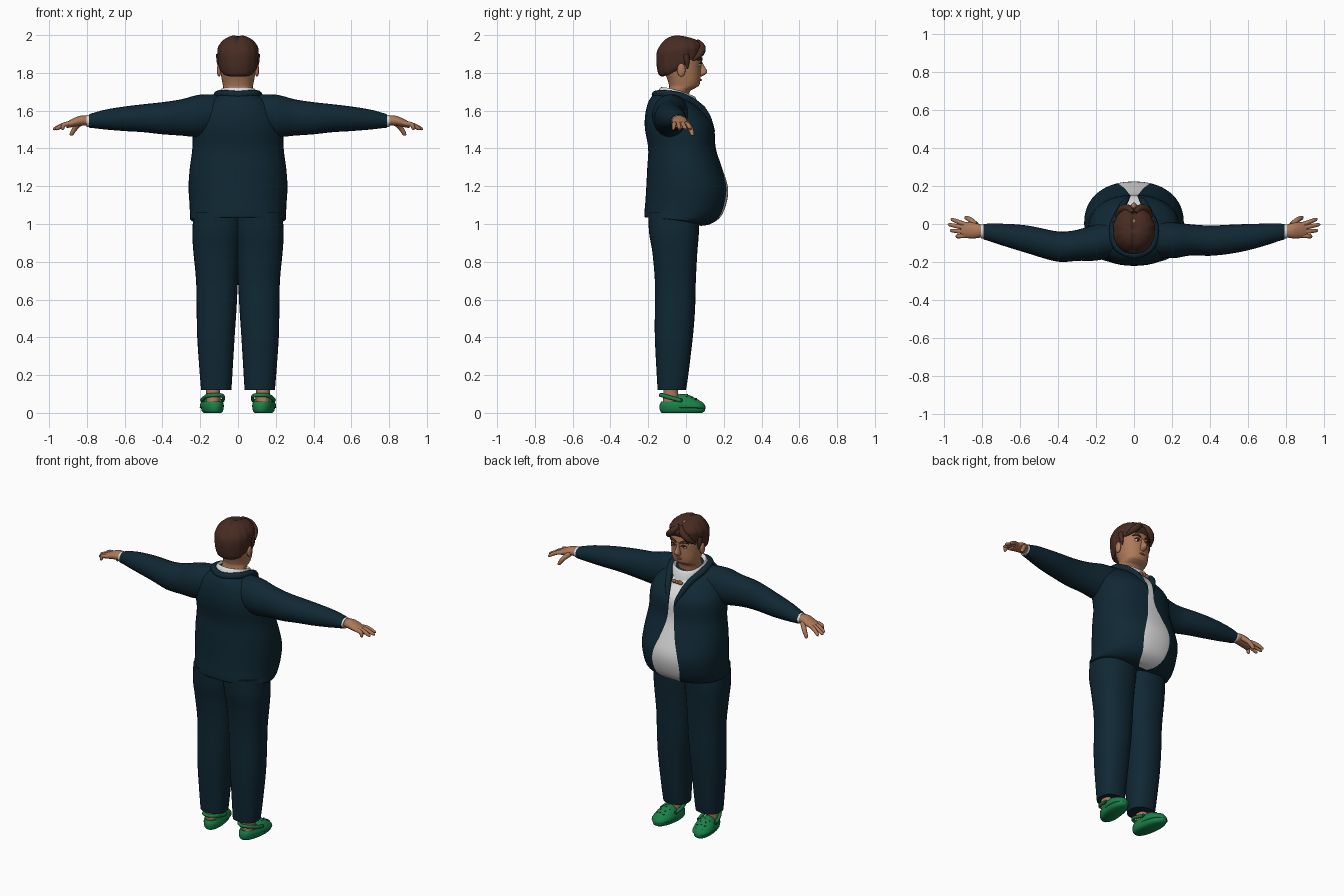
import bpy, bmesh
from math import sin, cos, pi, exp, asin, copysign, radians
from mathutils import Vector

cube = bpy.data.objects.get("Cube")
if cube:
    bpy.data.objects.remove(cube)


def material(name, r, g, b):
    m = bpy.data.materials.new(name)
    m.use_nodes = True
    m.diffuse_color = (r, g, b, 1)
    bsdf = m.node_tree.nodes["Principled BSDF"]
    bsdf.inputs["Base Color"].default_value = (r, g, b, 1)
    bsdf.inputs["Roughness"].default_value = 0.8
    return m


NAVY = material("navy cloth", .005, .021, .034)
WHITE = material("white cloth", .72, .72, .72)
SKIN = material("skin", .42, .19, .1)
HAIR = material("brown hair", .065, .025, .016)
GREEN = material("green rubber", .01, .22, .065)
DARK = material("dark green", .004, .06, .02)
TAN = material("tan bow", .3, .15, .08)
LIP = material("lip", .27, .09, .06)
parts = []


def spline(keys, n=4):
    """Smoothly interpolate rows of numbers."""
    out = []
    for i in range(len(keys) - 1):
        a, b, c, d = (keys[max(0, min(len(keys) - 1, i + k))] for k in (-1, 0, 1, 2))
        for s in range(n):
            t = s / n
            out.append([q + .5 * t * (r - p + t * (2*p - 5*q + 4*r - o + t * (3*(q - r) + o - p)))
                        for p, q, r, o in zip(a, b, c, d)])
    return out + [list(keys[-1])]


def loft(name, rings, mats, rule=None, caps=True):
    """Skin a list of closed rings of points."""
    bm = bmesh.new()
    rows = [[bm.verts.new(p) for p in r] for r in rings]
    n = len(rows[0])
    for a, b in zip(rows, rows[1:]):
        for i in range(n):
            f = bm.faces.new((a[i], a[(i + 1) % n], b[(i + 1) % n], b[i]))
            f.material_index = rule(i) if rule else 0
    if caps:
        bm.faces.new(rows[0])
        bm.faces.new(rows[-1])
    bmesh.ops.recalc_face_normals(bm, faces=bm.faces)
    me = bpy.data.meshes.new(name)
    bm.to_mesh(me)
    bm.free()
    for m in mats:
        me.materials.append(m)
    ob = bpy.data.objects.new(name, me)
    bpy.context.collection.objects.link(ob)
    parts.append(ob)
    return ob


def steps(n=32):
    return [2 * pi * i / n for i in range(n)]


def power(v, p):
    return copysign(abs(v) ** (2 / p), v)


def oval(zb, zf, yb, yf, w, angles, cx=0, p=2.2):
    """Horizontal ring, angle 0 at +y, with its own height at the back and at +y."""
    return [Vector((cx + w * power(sin(t), p), (yb + yf) / 2 + (yf - yb) / 2 * power(cos(t), p),
                    zb + (zf - zb) * (.5 + .5 * cos(t)) ** 1.5)) for t in angles]


def flat(keys, cx=0, p=2.2, n=4):
    return [oval(z, z, yb, yf, w, steps(), cx, p) for z, yb, yf, w in spline(keys, n)]


def across(keys, side, shift=lambda x: 0):
    """Rings along x from rows of x, y range and z range."""
    return [[(side * x, (y0 + y1) / 2 + (y1 - y0) / 2 * cos(t) + shift(x),
              (z0 + z1) / 2 + (z1 - z0) / 2 * sin(t)) for t in steps(24)]
            for x, y0, y1, z0, z1 in spline(keys)]


def tube(name, pts, radii, mat, squash=1):
    """Tapered round tube through points."""
    path = spline([(*p, r) for p, r in zip(pts, radii)], 5)
    rings = []
    for i, row in enumerate(path):
        d = Vector(path[min(i + 1, len(path) - 1)][:3]) - Vector(path[max(i - 1, 0)][:3])
        u = d.cross(Vector((.1, .2, 1))).normalized()
        v = u.cross(d).normalized() * squash
        rings.append([Vector(row[:3]) + (u * cos(t) + v * sin(t)) * row[3] for t in steps(10)])
    return loft(name, rings, [mat])


def ball(name, loc, size, mat):
    bpy.ops.mesh.primitive_uv_sphere_add(segments=16, ring_count=10, location=loc)
    ob = bpy.context.object
    ob.name, ob.scale = name, size
    ob.data.materials.append(mat)
    parts.append(ob)
    return ob


# Jacket with the shirt showing through its opening
torso = [(1.04, .99, -.2, .08, .235, .03), (1.035, 1, -.217, .13, .252, .06),
         (1.06, 1.04, -.22, .185, .254, .08), (1.12, 1.12, -.215, .217, .258, .095),
         (1.2, 1.2, -.21, .221, .262, .085), (1.3, 1.3, -.205, .19, .255, .05),
         (1.4, 1.4, -.2, .158, .242, .025), (1.5, 1.5, -.217, .15, .24, .018),
         (1.57, 1.55, -.217, .128, .225, .025), (1.63, 1.6, -.205, .085, .19, .045),
         (1.67, 1.64, -.185, .05, .14, .05), (1.7, 1.66, -.15, .02, .09, .04)]
rings = []
for *ring, opening in spline(torso):
    edge = asin((opening / ring[4]) ** 1.1)
    angles = [-edge + edge * i / 4 for i in range(8)]
    angles += [edge + (2 * pi - 2 * edge) * i / 44 for i in range(44)]
    rings.append(oval(*ring, angles))
loft("jacket", rings, [NAVY, WHITE], lambda i: int(i < 8))

# Jacket collar with lapels, shirt collar and bow tie
half = [(.022, .15, 1.49), (.05, .113, 1.57), (.078, .06, 1.63), (.11, -.02, 1.675), (.09, -.12, 1.69)]
full = half + [(0, -.162, 1.685)] + [(-x, y, z) for x, y, z in reversed(half)]
tube("jacket_collar", full, [.004, .016, .019, .02, .02, .02, .02, .02, .019, .016, .004], NAVY)
collar = [(1.66, 1.62, -.15, .07, .098), (1.7, 1.65, -.148, .06, .1),
          (1.725, 1.675, -.13, .045, .092), (1.71, 1.66, -.11, .03, .08)]
loft("shirt_collar", [oval(*k, steps()) for k in spline(collar)], [WHITE], caps=False)
ball("bow_knot", (0, .092, 1.615), (.01, .012, .01), TAN)
for s in (-1, 1):
    ball("bow_wing", (s * .022, .09, 1.615), (.018, .009, .013), TAN)

# Head, nose and hair
loft("head", flat([(1.64, -.12, .01, .075), (1.7, -.095, .02, .076), (1.72, -.09, .05, .078),
                   (1.735, -.09, .07, .08), (1.77, -.1, .077, .087), (1.82, -.12, .079, .094),
                   (1.88, -.13, .08, .097), (1.94, -.12, .06, .085), (1.98, -.07, .02, .04)]), [SKIN])
loft("nose", flat([(1.782, .06, .085, .011), (1.795, .06, .106, .018), (1.81, .06, .112, .016),
                   (1.835, .06, .098, .01), (1.865, .06, .083, .008)]), [SKIN])
hair = []
for k in spline([(1.78, 1.905, -.13, .078, .09), (1.8, 1.915, -.148, .084, .101),
                 (1.86, 1.93, -.157, .087, .107), (1.92, 1.95, -.152, .083, .107),
                 (1.97, 1.975, -.12, .057, .08), (1.993, 1.99, -.085, .015, .045),
                 (2.002, 1.998, -.05, -.03, .01)], 5):
    ring = oval(*k, steps(72))
    for t, v in zip(steps(72), ring):
        v.x *= 1 + .018 * cos(14 * t)
        v.z -= .012 * exp(-(v.x / .012) ** 2) * (v.z > 1.93)
    hair.append(ring)
loft("hair", hair, [HAIR])

for s in (-1, 1):
    # Face details
    tube("fringe_lock", [(s * .006, .06, 1.968), (s * .035, .084, 1.935), (s * .07, .074, 1.9),
                         (s * .097, .035, 1.865)], [.012, .02, .018, .004], HAIR)
    tube("sideburn", [(s * .1, .0, 1.9), (s * .1, .005, 1.86), (s * .096, .008, 1.82)], [.016, .014, .003], HAIR)
    ball("ear", (s * .1, -.025, 1.815), (.012, .022, .035), SKIN)
    ball("eye", (s * .036, .068, 1.843), (.018, .012, .009), WHITE)
    ball("iris", (s * .036, .077, 1.843), (.008, .005, .008), HAIR)
    tube("eyelid", [(s * .016, .079, 1.845), (s * .036, .081, 1.855), (s * .056, .071, 1.847)], [.002, .004, .002], HAIR)
    tube("eyebrow", [(s * .014, .082, 1.866), (s * .04, .08, 1.878), (s * .066, .064, 1.868)], [.004, .007, .003], HAIR)

    # Sleeve, cuff and hand
    def droop(x):
        return -.033 * exp(-((x - .36) / .16) ** 2) if s < 0 else 0
    loft("sleeve", across([(.08, -.17, .02, 1.49, 1.685), (.2, -.18, .01, 1.462, 1.685),
                           (.3, -.165, -.002, 1.468, 1.66), (.4, -.167, -.008, 1.475, 1.645),
                           (.5, -.157, -.004, 1.486, 1.634), (.6, -.138, 0, 1.492, 1.622),
                           (.7, -.11, .002, 1.5, 1.606), (.76, -.09, .002, 1.507, 1.59),
                           (.79, -.082, 0, 1.51, 1.58)], s, droop), [NAVY])
    loft("cuff", across([(.77, -.08, -.002, 1.512, 1.579), (.803, -.076, -.003, 1.514, 1.577)], s), [WHITE])
    loft("palm", across([(.78, -.066, -.01, 1.52, 1.572), (.83, -.075, .004, 1.52, 1.574),
                         (.87, -.075, .01, 1.514, 1.56), (.908, -.07, .006, 1.508, 1.54)], s), [SKIN])
    for base, tip, reach in ((-.004, .024, .962), (-.023, -.004, .975), (-.043, -.034, .965), (-.061, -.066, .935)):
        tube("finger", [(s * .88, base, 1.533), (s * .92, (base + tip) / 2, 1.526),
                        (s * (reach - .006), tip, 1.505), (s * reach, tip, 1.502)], [.012, .012, .009, .003], SKIN)
    tube("thumb", [(s * .83, -.005, 1.54), (s * .86, .022, 1.51), (s * .882, .033, 1.475),
                   (s * .885, .034, 1.468)], [.016, .014, .01, .003], SKIN)

    # Trouser leg and ankle
    legs = [(.12, -.15, 0, .035, .195), (.2, -.155, .012, .03, .202), (.4, -.165, .036, .018, .216),
            (.55, -.165, .048, .008, .219), (.7, -.165, .052, 0, .222), (.85, -.178, .06, -.01, .236),
            (.95, -.195, .068, -.02, .242), (1.06, -.2, .07, -.03, .235)]
    loft("trouser_leg", [oval(z, z, yb, yf, (xo - xi) / 2, steps(), s * (xo + xi) / 2, 2.3)
                         for z, yb, yf, xi, xo in spline(legs)], [NAVY])
    loft("ankle", flat([(.03, -.125, -.02, .036), (.09, -.12, -.04, .036), (.15, -.12, -.04, .038)], s * .132), [SKIN])

    # Clog with domed toe, heel strap and vent holes
    clog = [loft("clog_sole", flat([(0, -.105, .11, .044), (.012, -.115, .125, .054), (.04, -.117, .125, .058),
                                    (.06, -.108, .11, .052)]), [GREEN])]
    dome = []
    for y, w, top in spline([(-.02, .054, .096), (.0, .06, .1), (.035, .062, .096), (.07, .058, .08),
                             (.105, .044, .06), (.126, .015, .038)]):
        dome.append([(w * cos(t), y, .03 + sin(t) * ((top - .03) if sin(t) > 0 else .01)) for t in steps(24)])
    clog.append(loft("clog_toe", dome, [GREEN]))
    clog.append(tube("heel_strap", [(.056, .005, .066), (.052, -.05, .08), (.036, -.095, .092), (0, -.112, .094),
                                    (-.036, -.095, .092), (-.052, -.05, .08), (-.056, .005, .066)],
                     [.009] * 7, GREEN, 1.2))
    for y, top, row in ((.03, .0965, (-.03, 0, .03)), (.055, .087, (-.018, .018)), (.078, .0755, (-.025, 0, .025))):
        for x in row:
            z = .03 + (top - .03) * (1 - (x / .058) ** 2) ** .5
            clog.append(ball("vent_hole", (x, y, z), (.006, .006, .003), DARK))
    for x in (-.057, .057):
        clog.append(ball("strap_rivet", (x, .005, .068), (.008, .01, .01), DARK))
    for ob in clog:
        turn = radians(-8 * s)
        ob.rotation_euler.z = turn
        x, y, z = ob.location
        ob.location = (s * .135 + x * cos(turn) - y * sin(turn), -.024 + x * sin(turn) + y * cos(turn), z)

# Mouth
tube("mouth", [(-.028, .07, 1.765), (0, .078, 1.763), (.028, .07, 1.765)], [.002, .006, .002], LIP)

bpy.ops.object.select_all(action='DESELECT')
for ob in parts:
    ob.select_set(True)
bpy.context.view_layer.objects.active = parts[0]
bpy.ops.object.shade_smooth_by_angle(angle=radians(50))
